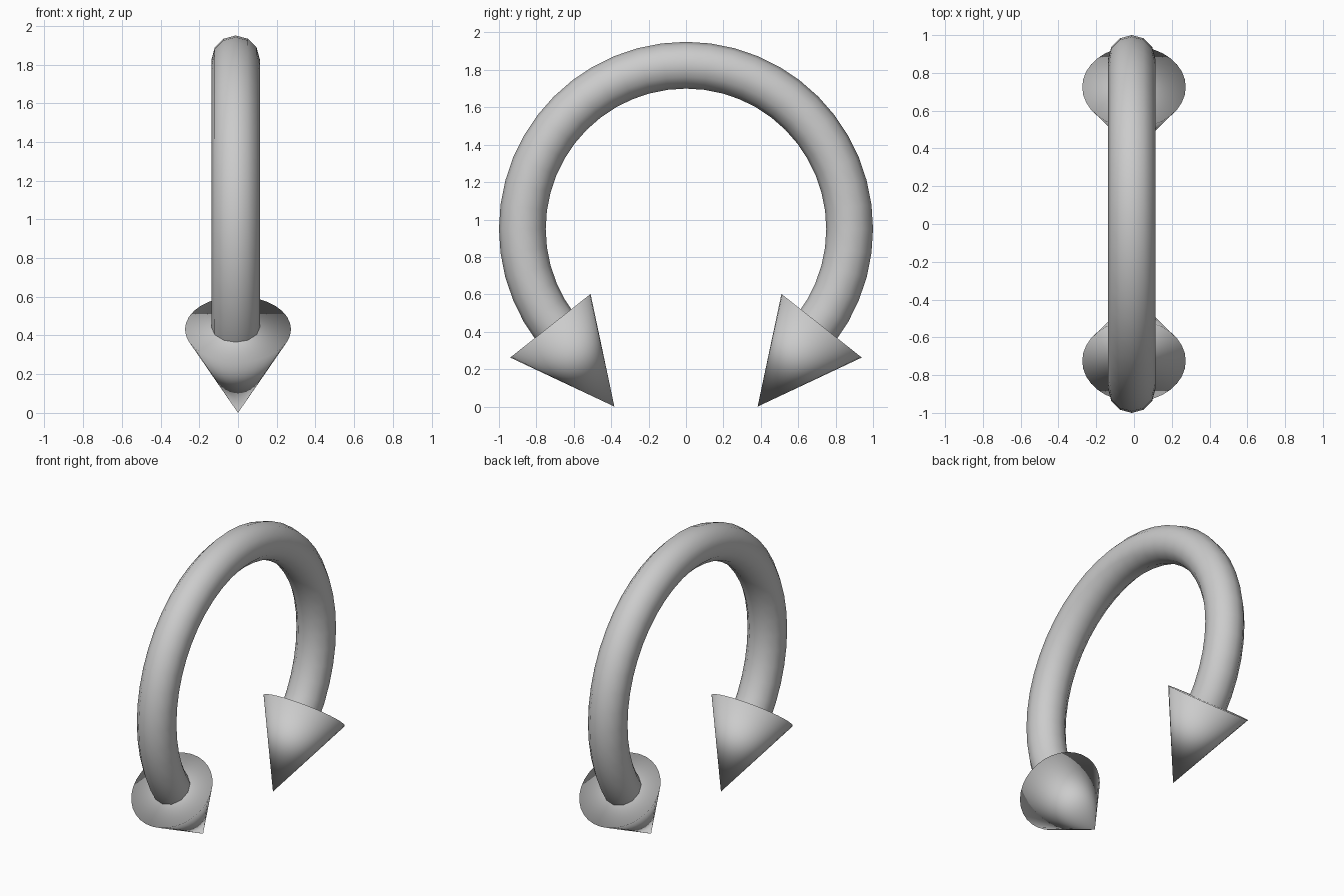
import bpy
from math import radians, cos, sin
from mathutils import Vector

if "Cube" in bpy.data.objects:
    bpy.data.objects.remove(bpy.data.objects["Cube"])

MAJOR, MINOR, CENTRE_Z, RING_X = 0.875, 0.125, 0.95, -0.012

# Open ring: round tube swept along an arc, ends buried in the cones
curve = bpy.data.curves.new("ring", 'CURVE')
curve.dimensions = '3D'
curve.bevel_depth = MINOR
curve.bevel_resolution = 4
curve.use_fill_caps = True
spline = curve.splines.new('POLY')
STEPS = 36
spline.points.add(STEPS)
for i, p in enumerate(spline.points):
    a = radians(-45 + 270 * i / STEPS)
    p.co = (RING_X, MAJOR * cos(a), CENTRE_Z + MAJOR * sin(a), 1)
ring = bpy.data.objects.new("ring", curve)
bpy.context.collection.objects.link(ring)
bpy.context.view_layer.objects.active = ring
ring.select_set(True)
bpy.ops.object.convert(target='MESH')
bpy.ops.object.shade_smooth()

# Cone tips: one at each end, pointing down and inward
for name, side in (("left_cone_tip", -1), ("right_cone_tip", 1)):
    base = Vector((0, side * 0.725, 0.432))
    apex = Vector((0, side * 0.383, 0.0))
    axis = apex - base
    bpy.ops.mesh.primitive_cone_add(
        vertices=32, radius1=0.274, radius2=0, depth=axis.length,
        location=(base + apex) / 2,
        rotation=axis.to_track_quat('Z', 'Y').to_euler())
    cone = bpy.context.object
    cone.name = name
    bpy.ops.object.shade_smooth()
